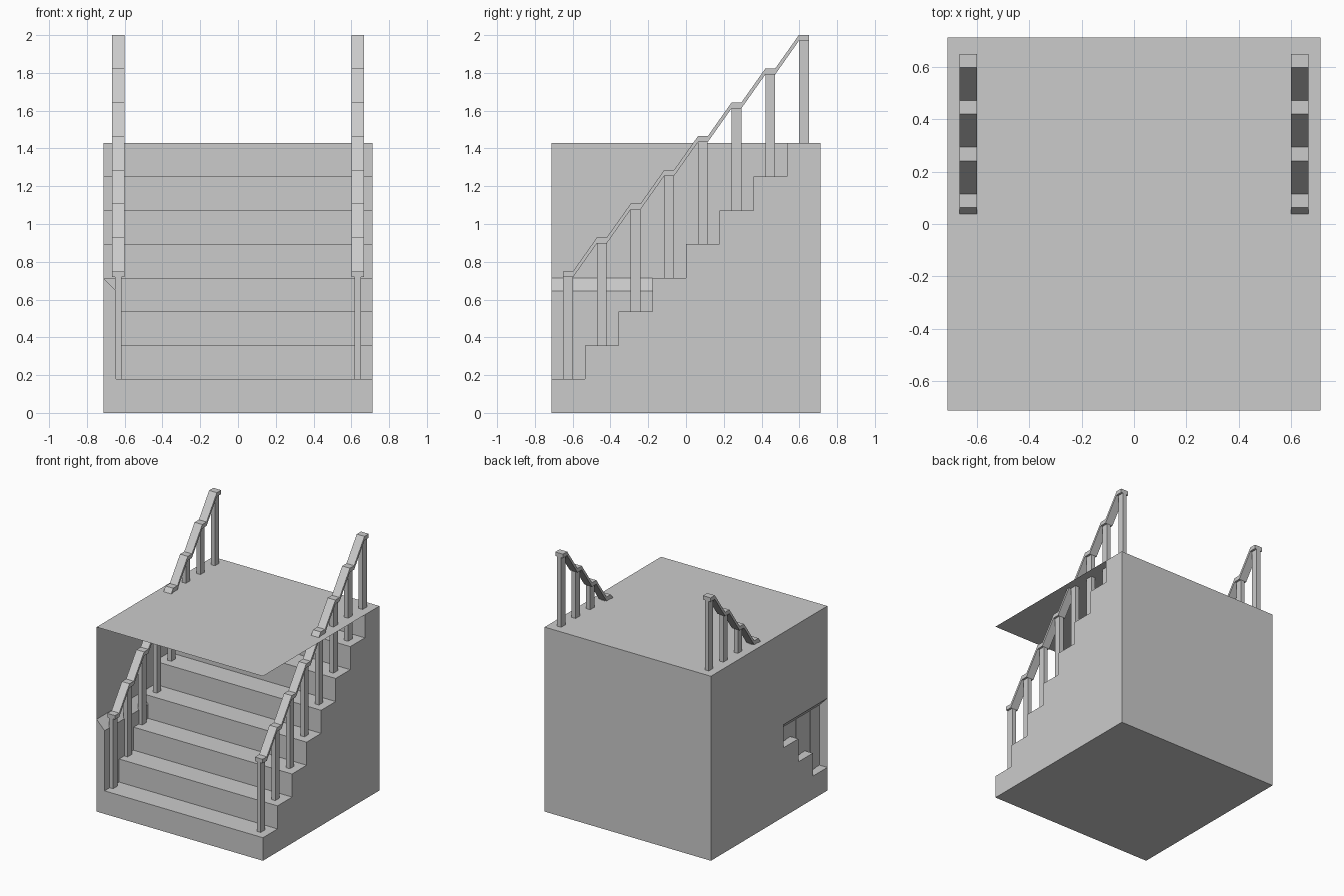
import bpy, bmesh

if "Cube" in bpy.data.objects:
    bpy.data.objects.remove(bpy.data.objects["Cube"])

H = 0.713            # half footprint
N = 8                # steps
RUN = 2 * H / N
RISE = 1.43 / N
TOP = N * RISE
LEDGE = 4 * RISE     # outer height of the low side wall


def make(name, faces):
    """Mesh from a list of polygons (lists of 3D points), welded."""
    bm = bmesh.new()
    for pts in faces:
        bm.faces.new([bm.verts.new(p) for p in pts])
    bmesh.ops.remove_doubles(bm, verts=bm.verts, dist=1e-5)
    me = bpy.data.meshes.new(name)
    bm.to_mesh(me)
    bm.free()
    ob = bpy.data.objects.new(name, me)
    bpy.context.collection.objects.link(ob)
    return ob


def prism(name, profile, x0, x1):
    """Closed (y, z) profile extruded along x."""
    bm = bmesh.new()
    f = bm.faces.new([bm.verts.new((x0, y, z)) for y, z in profile])
    ext = bmesh.ops.extrude_face_region(bm, geom=[f])
    moved = [v for v in ext["geom"] if isinstance(v, bmesh.types.BMVert)]
    bmesh.ops.translate(bm, verts=moved, vec=(x1 - x0, 0, 0))
    bmesh.ops.recalc_face_normals(bm, faces=bm.faces)
    me = bpy.data.meshes.new(name)
    bm.to_mesh(me)
    bm.free()
    ob = bpy.data.objects.new(name, me)
    bpy.context.collection.objects.link(ob)
    return ob


def treads(first, last):
    """Stepped line over the treads first..last (0-based)."""
    pts = []
    for i in range(first, last + 1):
        z = (i + 1) * RISE
        pts += [(-H + i * RUN, z), (-H + (i + 1) * RUN, z)]
    return pts


# Solid staircase
prism("stairs", [(-H, 0)] + treads(0, N - 1) + [(H, 0)], -H, H)

# Thin sheet over the stair opening
y_end = -H + (N - 1) * RUN
make("top_sheet", [[(-H, -H, TOP), (H, -H, TOP), (H, y_end, TOP), (-H, y_end, TOP)]])

# Thin left wall above the low wall
wall = [(-H, TOP), (-H, LEDGE)] + treads(3, N - 2)[1:] + [(y_end, TOP)]
make("left_wall", [[(-H, y, z) for y, z in wall]])

# Low wall: inner face, sloped top and front cap, open on the outside
xi, zi, ye = -0.645, 0.645, -H + 3 * RUN
inner = treads(0, 2) + [(ye, zi), (-H, zi)]
make("low_wall", [
    [(xi, y, z) for y, z in inner],
    [(xi, -H, zi), (xi, ye, zi), (-H, ye, LEDGE), (-H, -H, LEDGE)],
    [(-H, -H, RISE), (xi, -H, RISE), (xi, -H, zi), (-H, -H, LEDGE)],
])

# Railings on both sides
PX, PW, PD, PH, T = 0.633, 0.017, 0.026, 0.54, 0.031
for side, s in (("left", -1), ("right", 1)):
    under = []
    for i in range(N):
        y, z = -H + (i + 0.5) * RUN, (i + 1) * RISE
        a, b = y - PD, y + PD
        prism(f"{side}_post_{i + 1}", [(a, z), (b, z), (b, z + PH), (a, z + PH)],
              s * PX - PW, s * PX + PW)
        under += [(a, z + PH), (b, z + PH)]
    over = [(y, z + T) for y, z in reversed(under)]
    prism(f"{side}_handrail", under + over, s * PX - 0.033, s * PX + 0.033)
